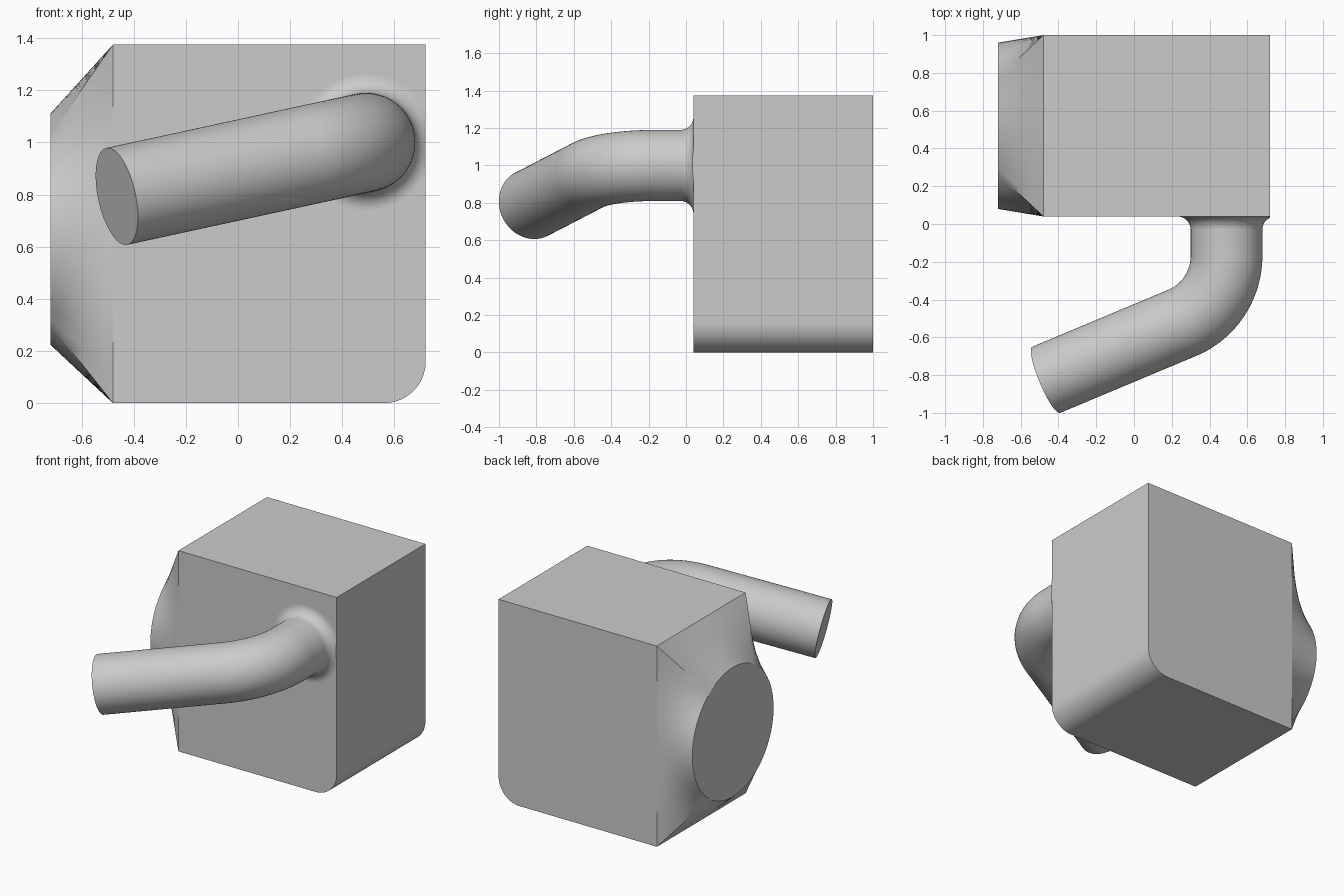
import bpy, bmesh, math
from mathutils import Vector

cube = bpy.data.objects.get("Cube")
if cube:
    bpy.data.objects.remove(cube, do_unlink=True)

grey = bpy.data.materials.new("light grey")
grey.use_nodes = True
grey.diffuse_color = (0.6, 0.6, 0.6, 1)
grey.node_tree.nodes["Principled BSDF"].inputs["Base Color"].default_value = (0.6, 0.6, 0.6, 1)

LEFT, RIGHT, FRONT, BACK, TOP = -0.48, 0.72, 0.04, 1.0, 1.375


def skin(name, rings, cap_start=False, cap_end=True, skip=None):
    """Join rings of points into a tube, with optional flat caps."""
    bm = bmesh.new()
    loops = [[bm.verts.new(p) for p in ring] for ring in rings]
    n = len(loops[0])
    for a, b in zip(loops, loops[1:]):
        for i in range(n):
            if i != skip:
                j = (i + 1) % n
                bm.faces.new((a[i], a[j], b[j], b[i]))
    if cap_start:
        bm.faces.new(loops[0][::-1])
    if cap_end:
        bm.faces.new(loops[-1])
    bmesh.ops.recalc_face_normals(bm, faces=bm.faces)
    for f in bm.faces:
        f.smooth = True
    mesh = bpy.data.meshes.new(name)
    bm.to_mesh(mesh)
    bm.free()
    mesh.set_sharp_from_angle(angle=math.radians(30))
    mesh.materials.append(grey)
    obj = bpy.data.objects.new(name, mesh)
    bpy.context.collection.objects.link(obj)
    return obj


# Box with one rounded bottom edge; its side under the transition stays open
R = 0.16
profile = [(LEFT, 0)]
for k in range(25):
    a = math.pi / 2 * k / 24
    profile.append((RIGHT - R + R * math.sin(a), R - R * math.cos(a)))
profile += [(RIGHT, TOP), (LEFT, TOP)]
skin("box_body", [[(x, y, z) for x, z in profile] for y in (FRONT, BACK)],
     cap_start=True, skip=len(profile) - 1)

# Square-to-round transition on the side
half_y, half_z = (BACK - FRONT) / 2, TOP / 2
mid_y = (FRONT + BACK) / 2
corner = math.atan2(half_z, half_y)
stops = [-corner, corner, math.pi - corner, math.pi + corner, 2 * math.pi - corner]
angles = [s + (e - s) * k / 24 for s, e in zip(stops, stops[1:]) for k in range(24)]
square, circle = [], []
for a in angles:
    c, s = math.cos(a), math.sin(a)
    reach = 1 / max(abs(c) / half_y, abs(s) / half_z)
    square.append(Vector((LEFT, mid_y + reach * c, half_z + reach * s)))
    circle.append(Vector((-0.72, mid_y + 0.44 * c, 0.667 + 0.443 * s)))
skin("side_transition",
     [[p.lerp(q, t / 6) for p, q in zip(square, circle)] for t in range(7)])

# Bent pipe: flared root, straight, arc, straight
PIPE, FLARE, BEND = 0.19, 0.07, 0.385
elbow = Vector((0.49, -0.425, 1.0))
end = Vector((-0.465, -0.825, 0.793))
d_in = Vector((0, -1, 0))
d_out = (end - elbow).normalized()
axis = d_in.cross(d_out).normalized()
turn = d_in.angle(d_out)
start = elbow - d_in * BEND * math.tan(turn / 2)
inward = axis.cross(d_in)

path = []                                   # centre, direction, radius
for k in range(13):
    a = math.pi / 2 * k / 12
    centre = Vector((elbow.x, FRONT - FLARE * (1 - math.cos(a)), elbow.z))
    path.append((centre, d_in, PIPE + FLARE * (1 - math.sin(a))))
for k in range(33):
    a = turn * k / 32
    centre = start + inward * BEND * (1 - math.cos(a)) + d_in * BEND * math.sin(a)
    path.append((centre, d_in * math.cos(a) + inward * math.sin(a), PIPE))
path.append((end, d_out, PIPE))

rings = []
for centre, direction, radius in path:
    side = axis.cross(direction)
    ring = []
    for k in range(64):
        a = math.tau * k / 64
        p = centre + (side * math.cos(a) + axis * math.sin(a)) * radius
        p.x = min(p.x, RIGHT)               # flare is trimmed flush with the box side
        ring.append(p)
    rings.append(ring)
skin("bent_pipe", rings)
